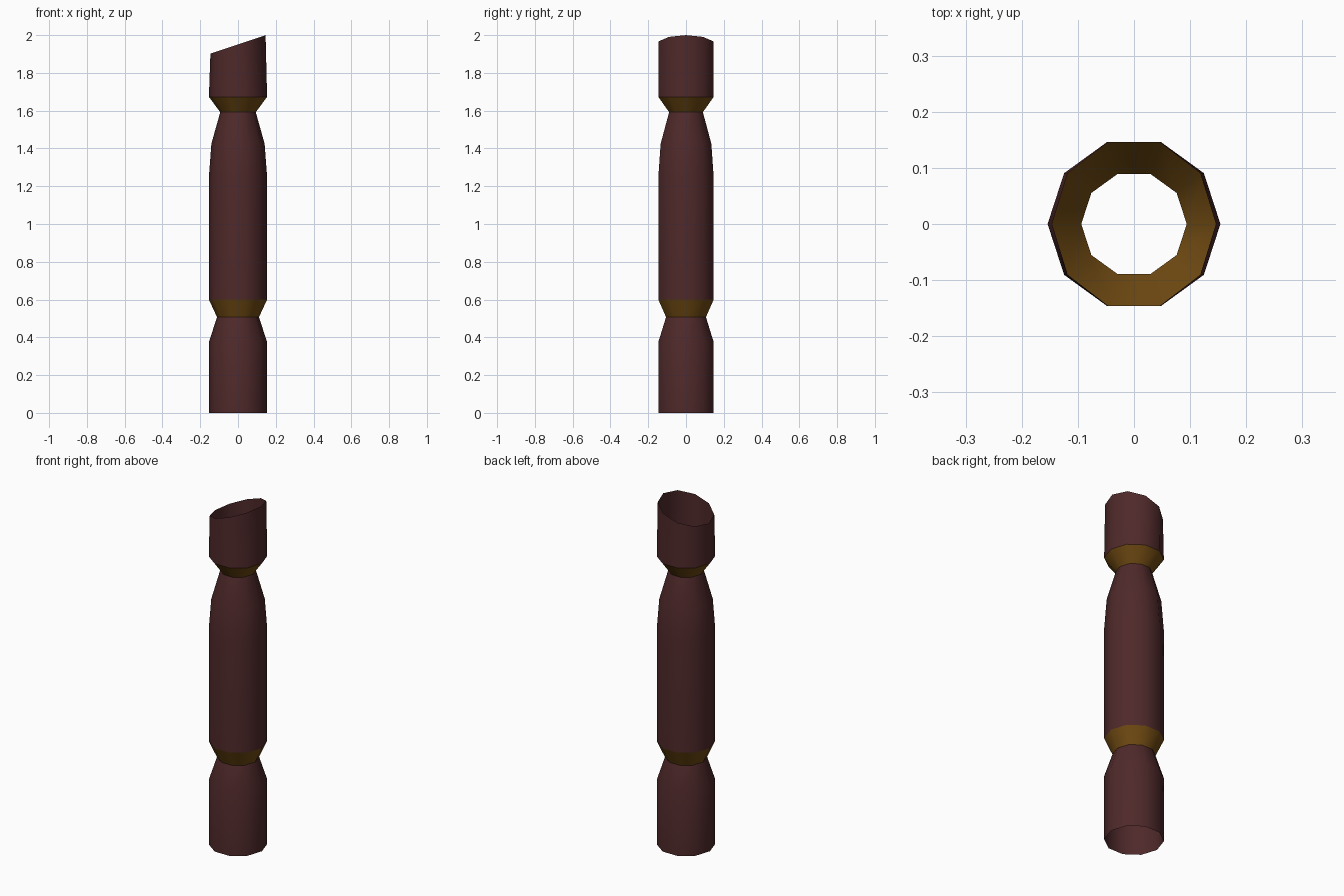
import bpy, math

if "Cube" in bpy.data.objects:
    bpy.data.objects.remove(bpy.data.objects["Cube"])

SIDES, R = 10, 0.154

def material(name, rgb):
    m = bpy.data.materials.new(name)
    m.diffuse_color = (*rgb, 1)
    m.use_nodes = True
    m.node_tree.nodes["Principled BSDF"].inputs["Base Color"].default_value = m.diffuse_color
    return m

wood = material("dark red brown", (0.078, 0.022, 0.023))
gold = material("dark gold", (0.16, 0.068, 0.006))

def tube(name, rings, mat):
    """Open ten-sided sleeve from (radius, height, tilt) rings."""
    verts, faces = [], []
    for r, z, tilt in rings:
        for i in range(SIDES):
            a = 2 * math.pi * i / SIDES
            x = r * math.cos(a)
            verts.append((x * math.cos(tilt), r * math.sin(a), z + x * math.sin(tilt)))
    for k in range(len(rings) - 1):
        for i in range(SIDES):
            j = (i + 1) % SIDES
            a, b = k * SIDES, (k + 1) * SIDES
            faces.append((a + i, a + j, b + j, b + i))
    me = bpy.data.meshes.new(name)
    me.from_pydata(verts, [], faces)
    me.materials.append(mat)
    me.shade_smooth()
    ob = bpy.data.objects.new(name, me)
    bpy.context.collection.objects.link(ob)

# Wooden sections, the top one cut at a slant
tube("lower_post", [(R, 0, 0), (R, 0.375, 0), (0.111, 0.507, 0)], wood)
tube("middle_post", [(R, 0.6, 0), (R, 1.25, 0), (0.141, 1.425, 0), (0.094, 1.592, 0)], wood)
tube("slanted_top", [(R, 1.673, 0), (R, 1.951, math.radians(18.5))], wood)

# Flared gold collars in the notches
tube("lower_collar", [(0.111, 0.507, 0), (R, 0.6, 0)], gold)
tube("upper_collar", [(0.094, 1.592, 0), (R, 1.673, 0)], gold)
